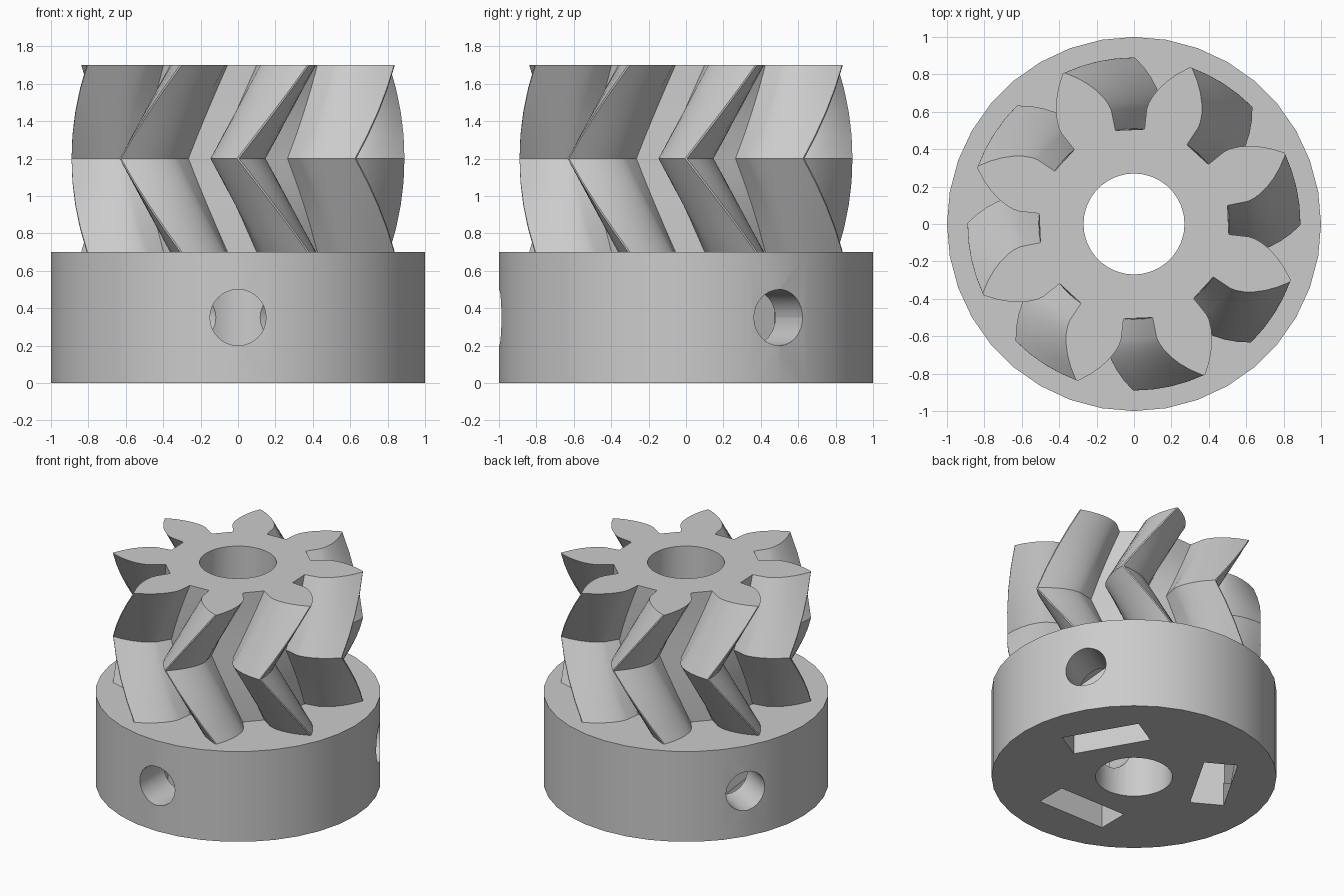
import bpy
import bmesh
from math import pi, radians, cos, sin, acos, tan
from mathutils import Matrix

if "Cube" in bpy.data.objects:
    bpy.data.objects.remove(bpy.data.objects["Cube"], do_unlink=True)

grey = bpy.data.materials.new("plain_grey")
grey.use_nodes = True
grey.diffuse_color = (0.6, 0.6, 0.6, 1)
grey.node_tree.nodes["Principled BSDF"].inputs["Base Color"].default_value = (0.6, 0.6, 0.6, 1)

BASE_TOP, GEAR_TOP = 0.7, 1.7
BORE, HOLE_Z = 0.27, 0.35
TEETH, TWIST = 8, radians(25)
ROOT_R, INVOLUTE_R, TIP_R = 0.51, 0.618, 0.89


def make_object(name, bm):
    bmesh.ops.recalc_face_normals(bm, faces=bm.faces[:])
    mesh = bpy.data.meshes.new(name)
    bm.to_mesh(mesh)
    bm.free()
    mesh.materials.append(grey)
    obj = bpy.data.objects.new(name, mesh)
    bpy.context.collection.objects.link(obj)
    return obj


def cylinder(name, sides, radius, length, matrix):
    bm = bmesh.new()
    bmesh.ops.create_cone(bm, cap_ends=True, segments=sides, radius1=radius,
                          radius2=radius, depth=length, matrix=matrix)
    return make_object(name, bm)


def box(name, size, matrix):
    bm = bmesh.new()
    bmesh.ops.create_cube(bm, size=1, matrix=matrix @ Matrix.Diagonal((*size, 1)))
    return make_object(name, bm)


def cut(target, cutter):
    mod = target.modifiers.new("cut", "BOOLEAN")
    mod.operation, mod.solver, mod.object = "DIFFERENCE", "EXACT", cutter
    cutter.hide_render = True
    bpy.context.view_layer.objects.active = target
    bpy.ops.object.modifier_apply(modifier=mod.name)
    bpy.data.objects.remove(cutter, do_unlink=True)


def smooth(obj):
    bpy.ops.object.select_all(action="DESELECT")
    obj.select_set(True)
    bpy.context.view_layer.objects.active = obj
    bpy.ops.object.shade_smooth_by_angle(angle=radians(25))


def cut_bore(obj):
    cut(obj, cylinder("bore_cutter", 36, BORE, 4, Matrix.Translation((0, 0, 1))))


# Hub with shaft bore, three set-screw holes and captive nut slots
hub = cylinder("hub", 36, 1, BASE_TOP, Matrix.Translation((0, 0, BASE_TOP / 2)))
cut_bore(hub)
for angle in (-90, 30, 150):
    turn = Matrix.Rotation(radians(angle), 4, "Z")
    lay = Matrix.Rotation(pi / 2, 4, "Y")
    at = lambda r, z: turn @ Matrix.Translation((r, 0, z))
    cut(hub, cylinder("screw_cutter", 32, 0.15, 1.2, at(0.6, HOLE_Z) @ lay))
    cut(hub, box("slot_cutter", (0.24, 0.57, 0.5), at(0.57, HOLE_Z - 0.25)))
    # hexagon stands on a point, its flats line up with the slot sides
    hexagon = cylinder("nut_cutter", 6, 0.333, 0.25, at(0.57, HOLE_Z) @ lay)
    if max(v.co.z for v in hexagon.data.vertices) < HOLE_Z + 0.32:
        bpy.data.objects.remove(hexagon, do_unlink=True)
        spin = Matrix.Rotation(pi / 6, 4, "Z")
        hexagon = cylinder("nut_cutter", 6, 0.333, 0.25, at(0.57, HOLE_Z) @ lay @ spin)
    cut(hub, hexagon)
smooth(hub)


# Herringbone gear: involute tooth outline swept along a mirrored twist
def half_width(r):
    a = acos(min(1, INVOLUTE_R / r))
    return radians(13.71) - (tan(a) - a)


radii = [ROOT_R] + [INVOLUTE_R + (TIP_R - INVOLUTE_R) * (i / 6) ** 1.2 for i in range(7)]
flank = [(r, half_width(r)) for r in radii]
tooth = [(r, -w) for r, w in flank] + [(r, w) for r, w in reversed(flank)]
outline = [(r, a + 2 * pi * k / TEETH) for k in range(TEETH) for r, a in tooth]

bm = bmesh.new()
rings = []
STEPS = 4
for i in range(-STEPS, STEPS + 1):
    z = (BASE_TOP + GEAR_TOP) / 2 + (GEAR_TOP - BASE_TOP) / 2 * i / STEPS
    t = TWIST * abs(i) / STEPS
    rings.append([bm.verts.new((r * cos(a + t), r * sin(a + t), z)) for r, a in outline])
for low, high in zip(rings, rings[1:]):
    for j in range(len(low)):
        bm.faces.new((low[j - 1], low[j], high[j], high[j - 1]))
bm.faces.new(rings[0][::-1])
bm.faces.new(rings[-1])
gear = make_object("herringbone_gear", bm)
cut_bore(gear)
smooth(gear)
